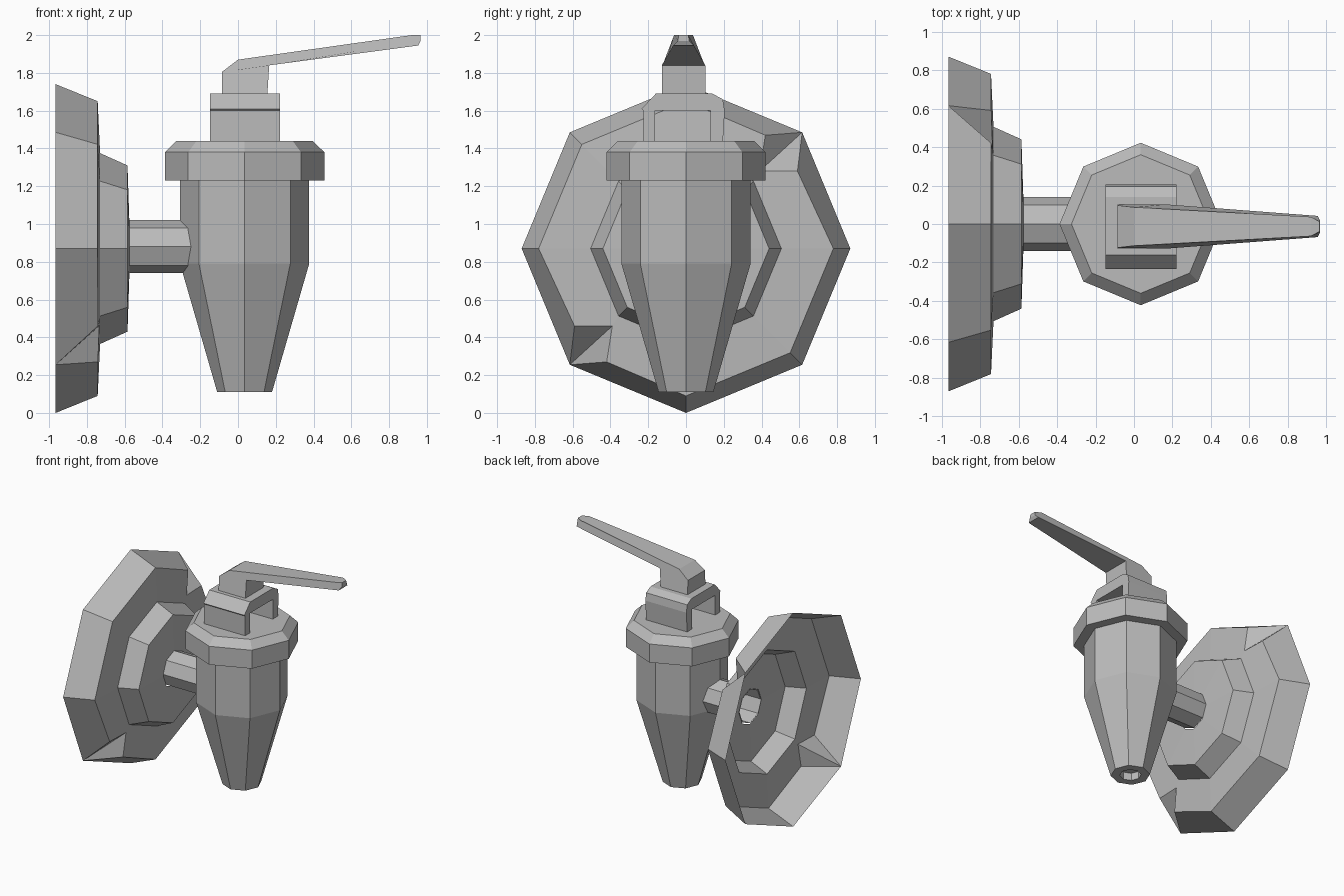
import bpy, bmesh
from math import cos, sin, pi
from mathutils import Matrix

if "Cube" in bpy.data.objects:
    bpy.data.objects.remove(bpy.data.objects["Cube"], do_unlink=True)

# Single grey metal material
GREY = (0.5, 0.5, 0.5, 1)
metal = bpy.data.materials.new("grey_metal")
metal.use_nodes = True
metal.diffuse_color = GREY
metal.node_tree.nodes["Principled BSDF"].inputs["Base Color"].default_value = GREY

SIDES = 8
ALONG_X = Matrix.Rotation(pi / 2, 4, 'Y')


def finish(name, bm, matrix=Matrix()):
    bm.transform(matrix)
    mesh = bpy.data.meshes.new(name)
    bm.to_mesh(mesh)
    bm.free()
    mesh.materials.append(metal)
    obj = bpy.data.objects.new(name, mesh)
    bpy.context.collection.objects.link(obj)
    return obj


def lathe(profile, caps=True):
    """Revolve (radius, height) points around z; returns bmesh and rings."""
    bm = bmesh.new()
    rings = [[bm.verts.new((r * cos(2 * pi * i / SIDES), r * sin(2 * pi * i / SIDES), h))
              for i in range(SIDES)] for r, h in profile]
    for low, high in zip(rings, rings[1:]):
        for i in range(SIDES):
            j = (i + 1) % SIDES
            bm.faces.new((low[i], low[j], high[j], high[i]))
    if caps:
        bm.faces.new(rings[0][::-1])
        bm.faces.new(rings[-1])
    return bm, rings


def loft(name, side_a, side_b):
    """Solid between two matching outlines."""
    bm = bmesh.new()
    a = [bm.verts.new(p) for p in side_a]
    b = [bm.verts.new(p) for p in side_b]
    bm.faces.new(a)
    bm.faces.new(b[::-1])
    for i in range(len(a)):
        j = (i + 1) % len(a)
        bm.faces.new((a[i], b[i], b[j], a[j]))
    bmesh.ops.recalc_face_normals(bm, faces=bm.faces)
    return finish(name, bm)


# Stepped wall flange: open shell with a centre hole
bm, rings = lathe([(0.87, -0.965), (0.78, -0.743), (0.505, -0.73),
                   (0.44, -0.585), (0.14, -0.575)], caps=False)
# Two opposite dents in the rim
for k, s in ((7, 1), (3, -1)):
    ring = rings[1]
    corner, outer = ring[k], rings[0][k]
    for neighbour, x, y in ((ring[k - 1], 0.41, -0.59),
                            (ring[(k + 1) % SIDES], 0.60, -0.42)):
        edge = bm.edges.get((corner, neighbour))
        _, side = bmesh.utils.edge_split(edge, corner, 0.3)
        side.co = (s * x, s * y, -0.742)
        bmesh.ops.connect_verts(bm, verts=[outer, side])
    corner.co = (s * 0.41, s * -0.39, -0.735)
finish("wall_flange", bm, Matrix.Translation((0, 0, 0.87)) @ ALONG_X)

# Supply pipe
bm, _ = lathe([(0.14, -0.58), (0.14, -0.22)], caps=False)
finish("supply_pipe", bm, Matrix.Translation((0, 0, 0.88)) @ ALONG_X)

# Tapered body with recessed outlet, and the collar on top
BODY_AXIS = Matrix.Translation((0.035, 0, 0))
bm, _ = lathe([(0.08, 0.17), (0.08, 0.11), (0.145, 0.11), (0.342, 0.79), (0.342, 1.26)])
finish("tap_body", bm, BODY_AXIS)
bm, _ = lathe([(0.422, 1.23), (0.422, 1.38), (0.36, 1.44)])
finish("collar", bm, BODY_AXIS)

# Yoke: slotted arch running along x
arch = [(-0.225, 1.43), (-0.225, 1.6), (-0.235, 1.61), (-0.16, 1.69), (0.14, 1.69),
        (0.195, 1.66), (0.205, 1.6), (0.195, 1.43), (0.13, 1.43), (0.13, 1.6),
        (-0.165, 1.6), (-0.165, 1.43)]
loft("yoke", [(-0.147, y, z) for y, z in arch], [(0.222, y, z) for y, z in arch])

# Lever: stem and arm as one outline (x, z, half width)
lever = [(-0.085, 1.68, 0.115), (0.155, 1.68, 0.115), (0.165, 1.84, 0.115),
         (0.955, 1.945, 0.055), (0.967, 1.97, 0.03), (0.965, 2.0, 0.025),
         (0.92, 2.0, 0.05), (0.0, 1.87, 0.1), (-0.085, 1.805, 0.11)]
loft("lever", [(x, -0.013 - w, z) for x, z, w in lever],
     [(x, -0.013 + w, z) for x, z, w in lever])
